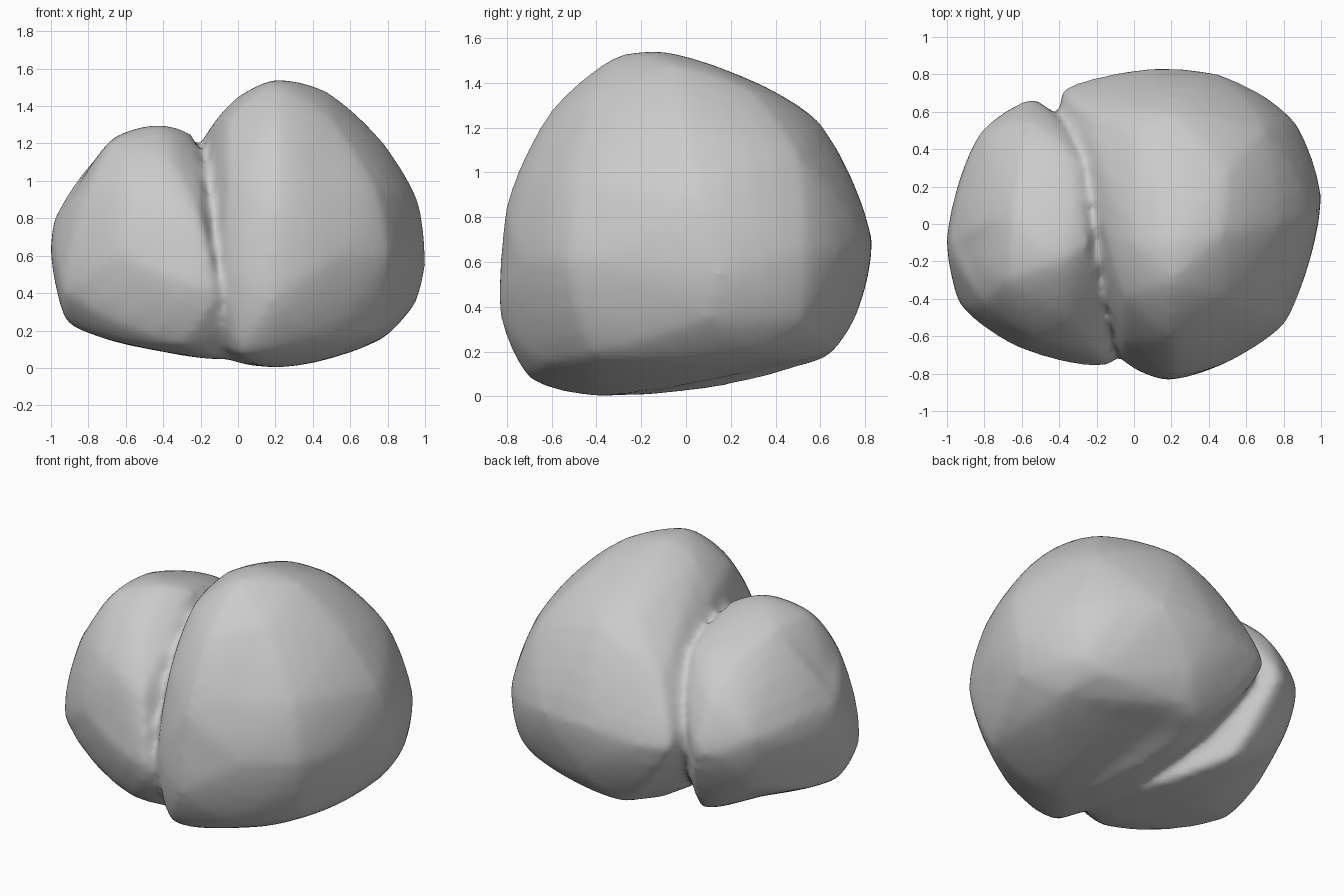
import bpy
import bmesh

cube = bpy.data.objects.get("Cube")
if cube:
    bpy.data.objects.remove(cube, do_unlink=True)

stone = bpy.data.materials.new("stone_grey")
stone.use_nodes = True
GREY = (0.6, 0.6, 0.6, 1)
stone.diffuse_color = GREY
stone.node_tree.nodes["Principled BSDF"].inputs["Base Color"].default_value = GREY


def round_off(bm, strength):
    """Split every edge in the middle and bulge it to follow the corner normals."""
    bm.normal_update()
    old = set(bm.verts)
    targets = []
    for edge in bm.edges:
        a, b = edge.verts
        span = b.co - a.co
        bulge = b.normal * span.dot(b.normal) - a.normal * span.dot(a.normal)
        targets.append(((a.co + b.co) / 2, bulge * strength / 8))
    bmesh.ops.subdivide_edges(bm, edges=bm.edges[:], cuts=1, use_grid_fill=True)
    middles = {tuple(round(c, 4) for c in v.co): v for v in bm.verts if v not in old}
    for middle, bulge in targets:
        v = middles.get(tuple(round(c, 4) for c in middle))
        if v:
            v.co += bulge
    bmesh.ops.triangulate(bm, faces=bm.faces[:])


def lobe(name, corners):
    """Convex lump wrapped around a few corners, then rounded."""
    bm = bmesh.new()
    for corner in corners:
        bm.verts.new(corner)
    hull = bmesh.ops.convex_hull(bm, input=bm.verts[:])
    inside = set(hull["geom_interior"]) | set(hull["geom_unused"])
    bmesh.ops.delete(bm, geom=[g for g in inside if isinstance(g, bmesh.types.BMVert)],
                     context="VERTS")
    bmesh.ops.recalc_face_normals(bm, faces=bm.faces[:])
    for _ in range(2):
        round_off(bm, .7)
    mesh = bpy.data.meshes.new(name)
    bm.to_mesh(mesh)
    bm.free()
    mesh.materials.append(stone)
    obj = bpy.data.objects.new(name, mesh)
    bpy.context.collection.objects.link(obj)
    return obj


# Large lobe
rock = lobe("rock", [
    # middle line, from the top over the front, underside and back
    (.2, -.1, 1.54), (.2, -.31, 1.52), (.2, -.6, 1.28), (.2, -.72, 1.07), (.2, -.8, .86),
    (.18, -.83, .58), (.18, -.83, .36), (.15, -.7, .09), (.2, -.39, 0),
    (.2, .4, .13), (.2, .65, .2), (.2, .76, .36), (.1, .83, .7), (.2, .6, 1.22),
    # outer side
    (.47, -.05, 1.48), (.78, 0, 1.2), (.96, .05, .9), (1, .15, .55),
    (.95, .1, .35), (.79, .3, .19), (.62, 0, .09),
    # back corners
    (.87, .53, .65), (.67, .7, .65), (.45, .8, .7), (.7, .55, .26), (.82, .52, .34),
    (.5, .29, 1.37), (.7, .5, 1.08), (.12, .35, 1.38),
    # front corners
    (.8, -.54, .6), (.54, -.72, .6), (.89, -.35, .6), (.72, -.42, .19), (.45, -.62, .15),
    (.74, -.5, .95), (.5, -.4, 1.33), (.45, -.68, .95),
    # groove side
    (0, -.1, 1.45), (-.15, -.05, 1.28), (-.05, -.39, 1.32), (0, .47, 1.28),
    (-.25, .6, 1), (-.39, .71, .65), (-.21, .78, .65), (0, .6, .17),
    (-.06, -.73, .5), (0, -.68, .08), (-.05, -.62, 1),
])

# Small lobe
small = lobe("small_lobe", [
    # crown
    (-.41, -.2, 1.3), (-.67, -.3, 1.21), (-.25, -.1, 1.25), (-.65, .05, 1.22),
    (-.6, .35, 1.12), (-.3, .35, 1.12), (-.35, -.5, 1.1),
    # outer side
    (-.88, -.15, .94), (-.98, -.1, .8), (-1, -.07, .6), (-.96, -.2, .37), (-.8, -.42, .95),
    (-.97, -.3, .6), (-.92, -.44, .4), (-.91, -.25, .24), (-.93, .25, .65), (-.82, .49, .75),
    # back, towards the groove
    (-.66, .62, .65), (-.53, .67, .65), (-.75, .41, .38), (-.55, .55, .95),
    # front, towards the groove
    (-.64, -.65, .6), (-.43, -.71, .6), (-.12, -.75, .4), (-.55, -.6, .95), (-.2, -.68, .8),
    # underside
    (-.78, -.17, .18), (-.5, -.5, .17), (-.3, -.62, .12), (-.5, -.1, .11),
    (-.4, .42, .17), (0, -.4, .06), (-.6, .1, .17),
])

# Fuse both lobes into one stone and soften the groove
bpy.ops.object.select_all(action="DESELECT")
small.select_set(True)
rock.select_set(True)
bpy.context.view_layer.objects.active = rock
bpy.ops.object.join()
fuse = rock.modifiers.new("fuse", "REMESH")
fuse.mode = "VOXEL"
fuse.voxel_size = .025
fuse.use_smooth_shade = True
soften = rock.modifiers.new("soften", "SMOOTH")
soften.factor = .5
soften.iterations = 8
